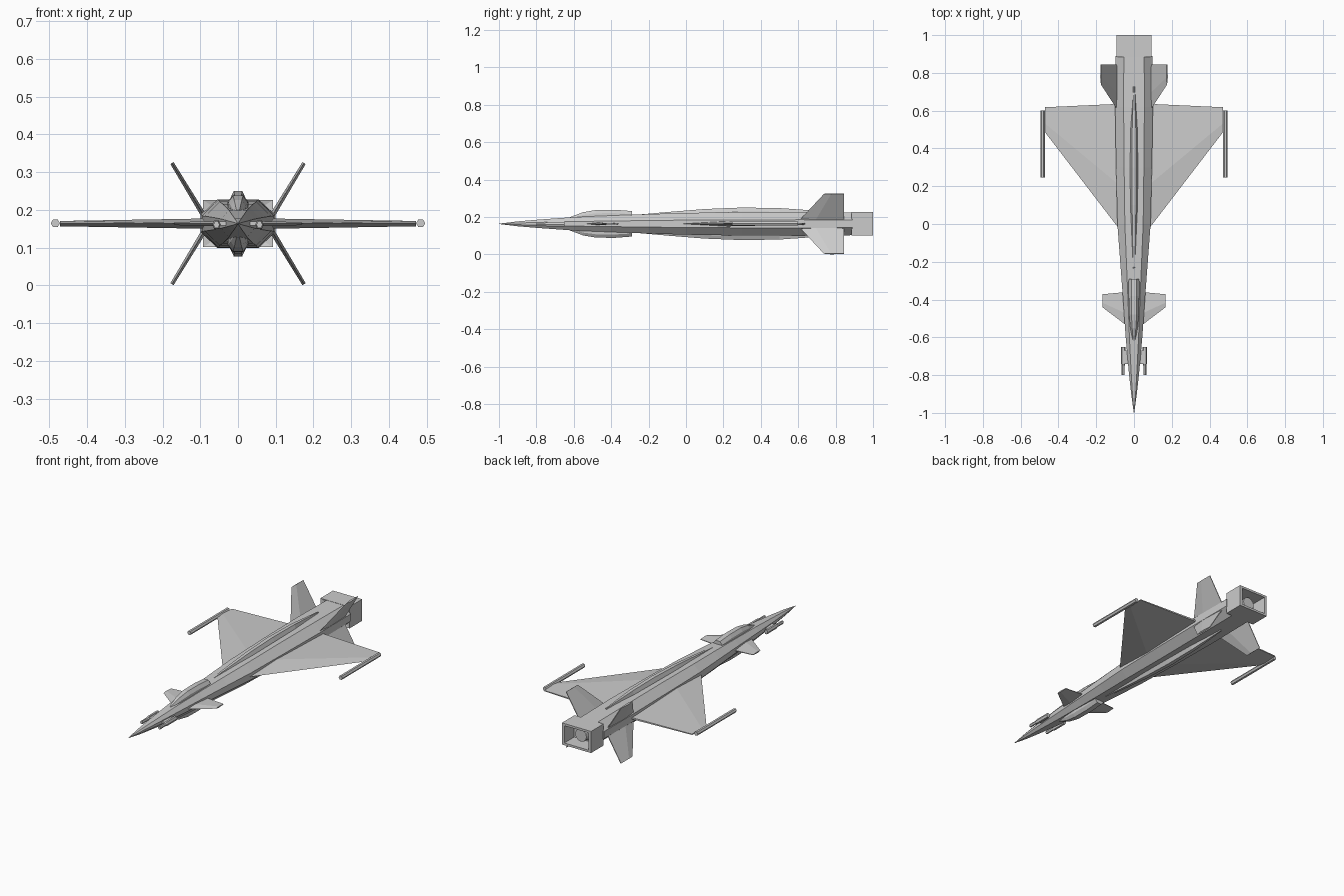
import bpy, bmesh, math
from mathutils import Vector

if "Cube" in bpy.data.objects:
    bpy.data.objects.remove(bpy.data.objects["Cube"])

Z = 0.1635  # height of the long axis


def make(name, rings, cap=True):
    """Loft matching rings of points into a closed flat-faced mesh."""
    bm = bmesh.new()
    loops = [[bm.verts.new(p) for p in r] for r in rings]
    n = len(loops[0])
    for a, b in zip(loops, loops[1:]):
        for i in range(n):
            j = (i + 1) % n
            bm.faces.new((a[i], a[j], b[j], b[i]))
    if cap:
        bm.faces.new(loops[0])
        bm.faces.new(loops[-1])
    bmesh.ops.recalc_face_normals(bm, faces=bm.faces)
    me = bpy.data.meshes.new(name)
    bm.to_mesh(me)
    bm.free()
    ob = bpy.data.objects.new(name, me)
    bpy.context.collection.objects.link(ob)
    return ob


def section(shape, y, sx, sz, z0=Z, x0=0):
    return [(x0 + x * sx, y, z0 + z * sz) for x, z in shape]


def ngon(n, turn=0.0):
    return [(math.cos(2 * math.pi * (i + turn) / n), math.sin(2 * math.pi * (i + turn) / n)) for i in range(n)]


def panel(name, root, tip, t_root, t_tip, normal):
    """Tapered wing: root and tip are (leading, trailing) points."""
    nrm = Vector(normal).normalized()
    prof = [(0, 0), (0.35, 1), (1, 0.35), (1, -0.35), (0.35, -1)]
    rings = []
    for (a, b), t in ((root, t_root), (tip, t_tip)):
        a, b = Vector(a), Vector(b)
        rings.append([a.lerp(b, u) + nrm * (v * t) for u, v in prof])
    return make(name, rings)


# Fuselage: eight-sided section tapering to the nose
octo = [(0.55, 1), (1, 0.34), (1, -0.34), (0.55, -1), (-0.55, -1), (-1, -0.34), (-1, 0.34), (-0.55, 1)]
stations = [(-1, .001, .001), (-0.9, .015, .013), (-0.78, .028, .023), (-0.6, .044, .036), (-0.4, .058, .044),
            (-0.2, .073, .052), (0, .088, .058), (0.3, .095, .063), (0.62, .1, .064), (0.89, .098, .061)]
make("fuselage", [section(octo, *s) for s in stations])

# Dorsal and ventral spines, canopy and chin fairing
hump = [(1, 0), (0.95, 0.6), (0.5, 1), (-0.5, 1), (-0.95, 0.6), (-1, 0)]
spine = [(-0.27, .006, .048), (-0.1, .014, .063), (0.1, .02, .079), (0.3, .022, .087),
         (0.5, .019, .084), (0.73, .006, .068)]
cockpit = [(-0.62, .008, .036), (-0.55, .02, .062), (-0.48, .027, .074), (-0.38, .029, .075), (-0.29, .029, .068)]
for name, prof in (("spine", spine), ("canopy", cockpit)):
    for side, s in (("upper", 1), ("lower", -1)):
        make(side + "_" + name, [[(x * w, y, Z + s * h * (0.4 + 0.6 * z)) for x, z in hump] for y, w, h in prof])

# Square exhaust duct, open at the back
sq = [(1, 1), (1, -1), (-1, -1), (-1, 1)]
make("exhaust_duct", [section(sq, 0.9, .01, .01), section(sq, 0.885, .093, .0625), section(sq, 1, .093, .0625),
                      section(sq, 1, .078, .05), section(sq, 0.91, .078, .05), section(sq, 0.91, .01, .01)], cap=False)
make("engine_nozzle", [section(ngon(12), 0.88, .042, .042), section(ngon(12), 0.96, .036, .036)])

for side, s in (("right", 1), ("left", -1)):
    # Delta wing
    panel(side + "_wing", ((s * .06, -0.05, Z), (s * .06, 0.637, Z)), ((s * .472, .487, Z), (s * .472, .618, Z)),
          .014, .007, (0, 0, 1))
    # Canard
    panel(side + "_canard", ((s * .04, -.537, Z), (s * .04, -.36, Z)), ((s * .168, -.44, Z), (s * .168, -.372, Z)),
          .007, .004, (0, 0, 1))
    # X-shaped tail fins
    for lvl, v in (("upper", 1), ("lower", -1)):
        panel(f"{side}_{lvl}_fin", ((s * .085, .6, Z + v * .012), (s * .085, .845, Z + v * .012)),
              ((s * .175, .738, Z + v * .1605), (s * .175, .845, Z + v * .1605)), .007, .005, (-.855 * s, 0, .518 * v))
    # Wingtip rod
    hexa = ngon(6)
    make(side + "_wingtip_rod", [section(hexa, y, .012, .012, Z + .001, s * .484) for y in (.245, .6)])
    # Nose pod and its mount
    make(side + "_nose_pod", [section(hexa, y, r, r * 1.25, Z - .003, s * .057)
                              for y, r in ((-.8, .008), (-.75, .008), (-.74, .011), (-.65, .011))])
    make(side + "_pod_mount", [section(sq, y, .014, .005, Z, s * .04) for y in (-.74, -.67)])
